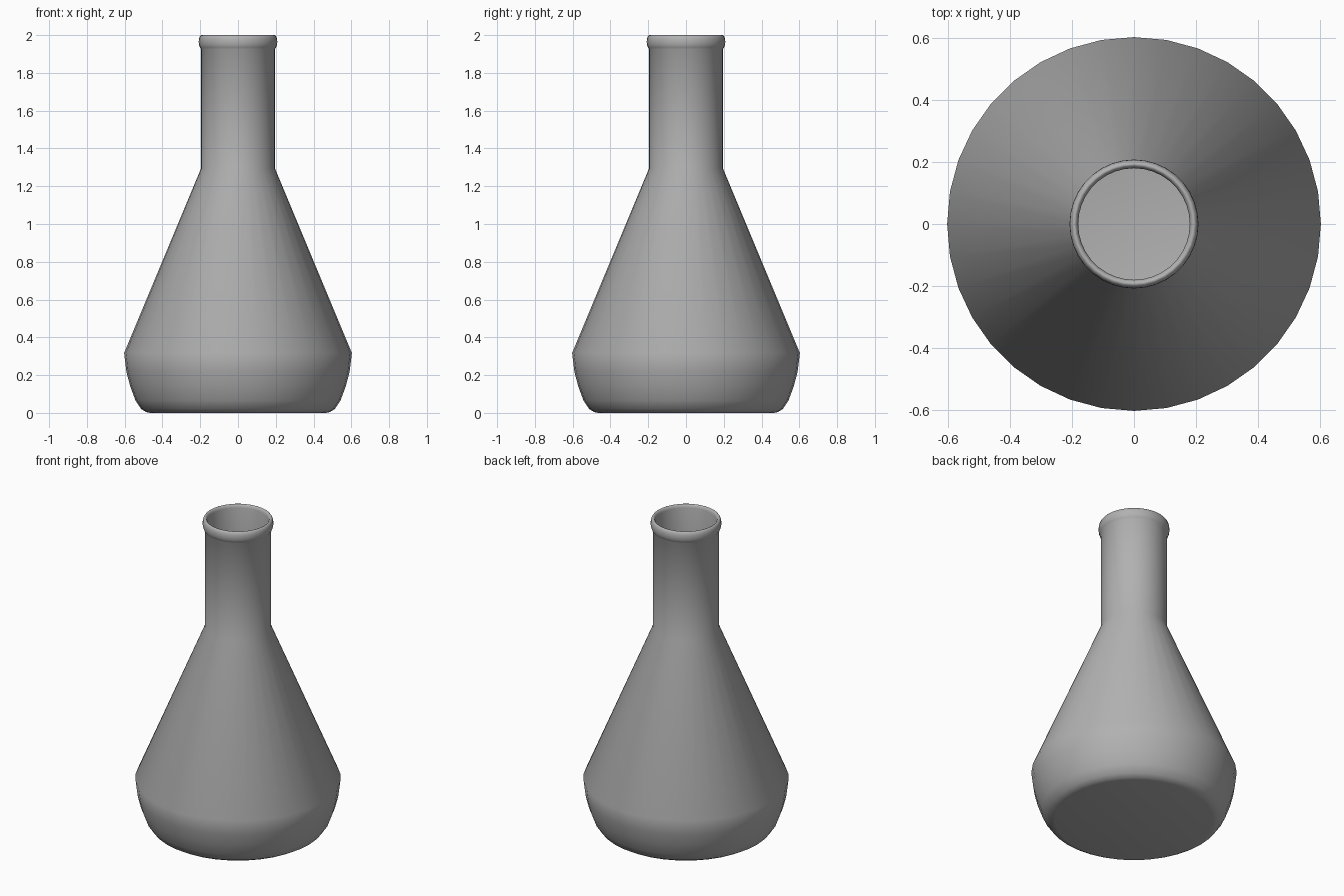
import bpy, bmesh, math

if "Cube" in bpy.data.objects:
    bpy.data.objects.remove(bpy.data.objects["Cube"])

SEG = 36

# Outer wall from base to lip underside
outer = [(0.465, 0.0), (0.485, 0.004), (0.512, 0.02), (0.543, 0.066),
         (0.572, 0.145), (0.591, 0.22), (0.603, 0.317),
         (0.195, 1.296), (0.195, 1.925)]
# Rounded lip
lip = [(0.202, 1.935), (0.207, 1.95), (0.208, 1.965), (0.207, 1.98),
       (0.203, 1.992), (0.198, 1.998), (0.193, 2.0), (0.188, 1.998),
       (0.183, 1.991), (0.180, 1.98)]
# Inner wall down to the inside floor
inner = [(0.180, 1.30), (0.586, 0.317), (0.575, 0.22), (0.556, 0.145),
         (0.529, 0.075), (0.503, 0.034), (0.465, 0.016)]
profile = outer + lip + inner

bm = bmesh.new()
rings = []
for r, z in profile:
    rings.append([bm.verts.new((r * math.cos(2 * math.pi * i / SEG),
                                r * math.sin(2 * math.pi * i / SEG), z))
                  for i in range(SEG)])
for a, b in zip(rings, rings[1:]):
    for i in range(SEG):
        j = (i + 1) % SEG
        bm.faces.new((a[i], a[j], b[j], b[i]))

# Underside and inside floor
bm.faces.new(rings[0][::-1])
bm.faces.new(rings[-1])
bmesh.ops.recalc_face_normals(bm, faces=bm.faces[:])

mesh = bpy.data.meshes.new("flask")
bm.to_mesh(mesh)
bm.free()
flask = bpy.data.objects.new("flask", mesh)
bpy.context.collection.objects.link(flask)

# Dark grey body
mat = bpy.data.materials.new("dark_grey")
mat.diffuse_color = (0.44, 0.44, 0.44, 1)
mat.use_nodes = True
mat.node_tree.nodes["Principled BSDF"].inputs["Base Color"].default_value = mat.diffuse_color
mesh.materials.append(mat)

bpy.context.view_layer.objects.active = flask
flask.select_set(True)
bpy.ops.object.shade_smooth_by_angle(angle=math.radians(60))
